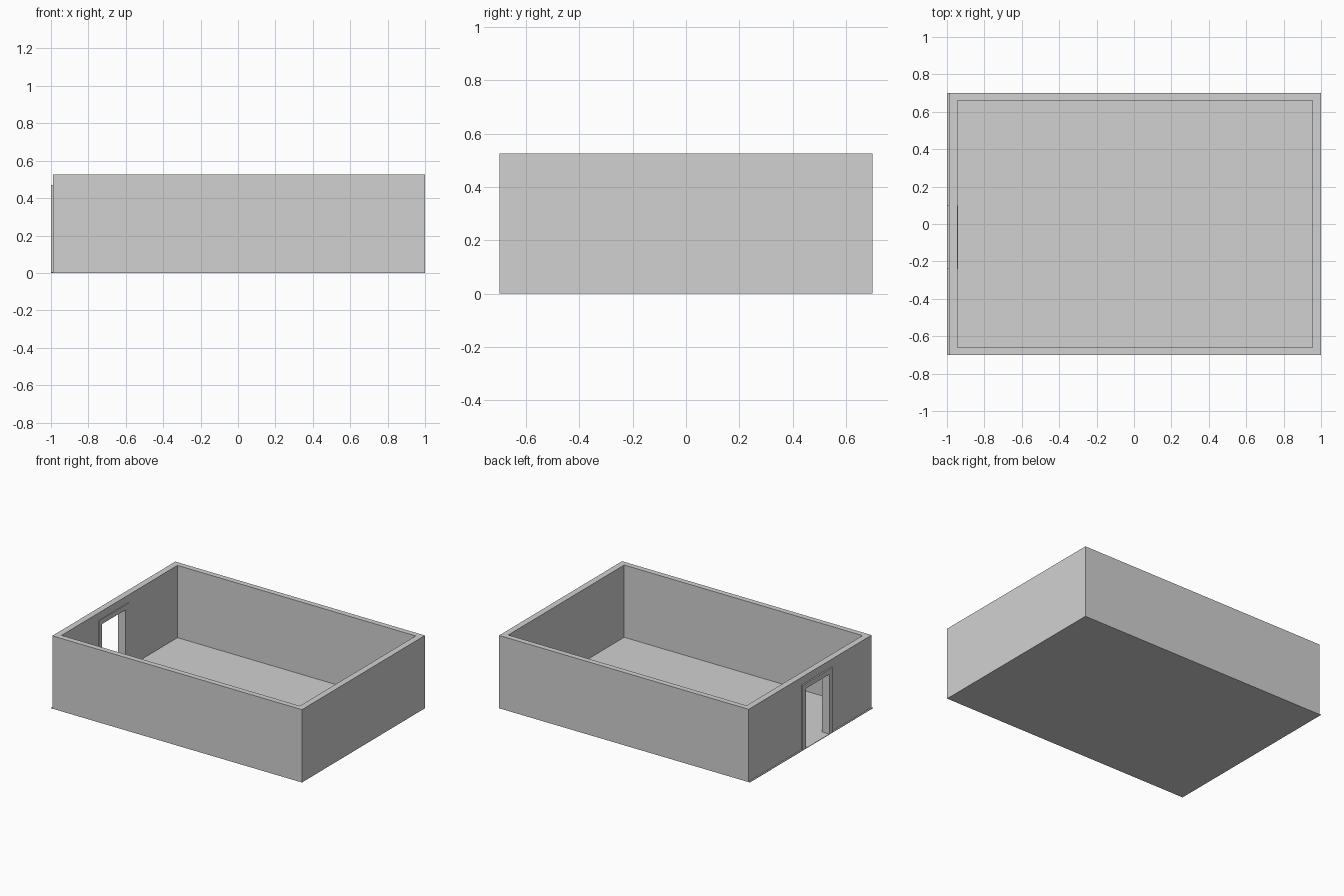
import bpy
import bmesh
from mathutils import Matrix, Vector

cube = bpy.data.objects.get("Cube")
if cube:
    bpy.data.objects.remove(cube, do_unlink=True)

# One plain grey for everything
grey = bpy.data.materials.new("light_grey")
grey.use_nodes = True
COLOR = (0.64, 0.64, 0.64, 1)
grey.diffuse_color = COLOR
grey.node_tree.nodes["Principled BSDF"].inputs["Base Color"].default_value = COLOR

# Main sizes
SLAB = 0.004
TOP = 0.525
FRAME_Y = (-0.24, 0.10)
FRAME_TOP = 0.47
FRAME_W = 0.036


def add_object(name, bm):
    bmesh.ops.recalc_face_normals(bm, faces=bm.faces)
    mesh = bpy.data.meshes.new(name)
    bm.to_mesh(mesh)
    bm.free()
    mesh.materials.append(grey)
    obj = bpy.data.objects.new(name, mesh)
    bpy.context.collection.objects.link(obj)
    return obj


def box(name, low, high):
    low, high = Vector(low), Vector(high)
    bm = bmesh.new()
    matrix = Matrix.Translation((low + high) / 2) @ Matrix.Diagonal((high - low).to_4d())
    bmesh.ops.create_cube(bm, size=1, matrix=matrix)
    return add_object(name, bm)


def cut(target, cutter):
    mod = target.modifiers.new("cut", "BOOLEAN")
    mod.operation = "DIFFERENCE"
    mod.solver = "EXACT"
    mod.object = cutter
    cutter.hide_render = True
    graph = bpy.context.evaluated_depsgraph_get()
    mesh = bpy.data.meshes.new_from_object(target.evaluated_get(graph))
    target.modifiers.clear()
    target.data = mesh
    bpy.data.objects.remove(cutter, do_unlink=True)


# Thin floor slab, reaching out under the door frame
box("floor", (-1, -0.7, 0), (1, 0.7, SLAB))

# Four walls, hollowed out and opened for the doorway
walls = box("walls", (-0.99, -0.7, SLAB), (1, 0.7, TOP))
cut(walls, box("room_cutter", (-0.945, -0.66, -0.1), (0.955, 0.66, 1)))
cut(walls, box("door_cutter", (-1.1, FRAME_Y[0], -0.1), (-0.9, FRAME_Y[1], FRAME_TOP)))

# Door frame: an arch-shaped profile extruded through the wall
y0, y1 = FRAME_Y
profile = [
    (y0, SLAB), (y0, FRAME_TOP), (y1, FRAME_TOP), (y1, SLAB),
    (y1 - FRAME_W, SLAB), (y1 - FRAME_W, FRAME_TOP - FRAME_W),
    (y0 + FRAME_W, FRAME_TOP - FRAME_W), (y0 + FRAME_W, SLAB),
]
bm = bmesh.new()
face = bm.faces.new([bm.verts.new((-1, y, z)) for y, z in profile])
extruded = bmesh.ops.extrude_face_region(bm, geom=[face])["geom"]
moved = [v for v in extruded if isinstance(v, bmesh.types.BMVert)]
bmesh.ops.translate(bm, verts=moved, vec=(0.06, 0, 0))
add_object("door_frame", bm)
